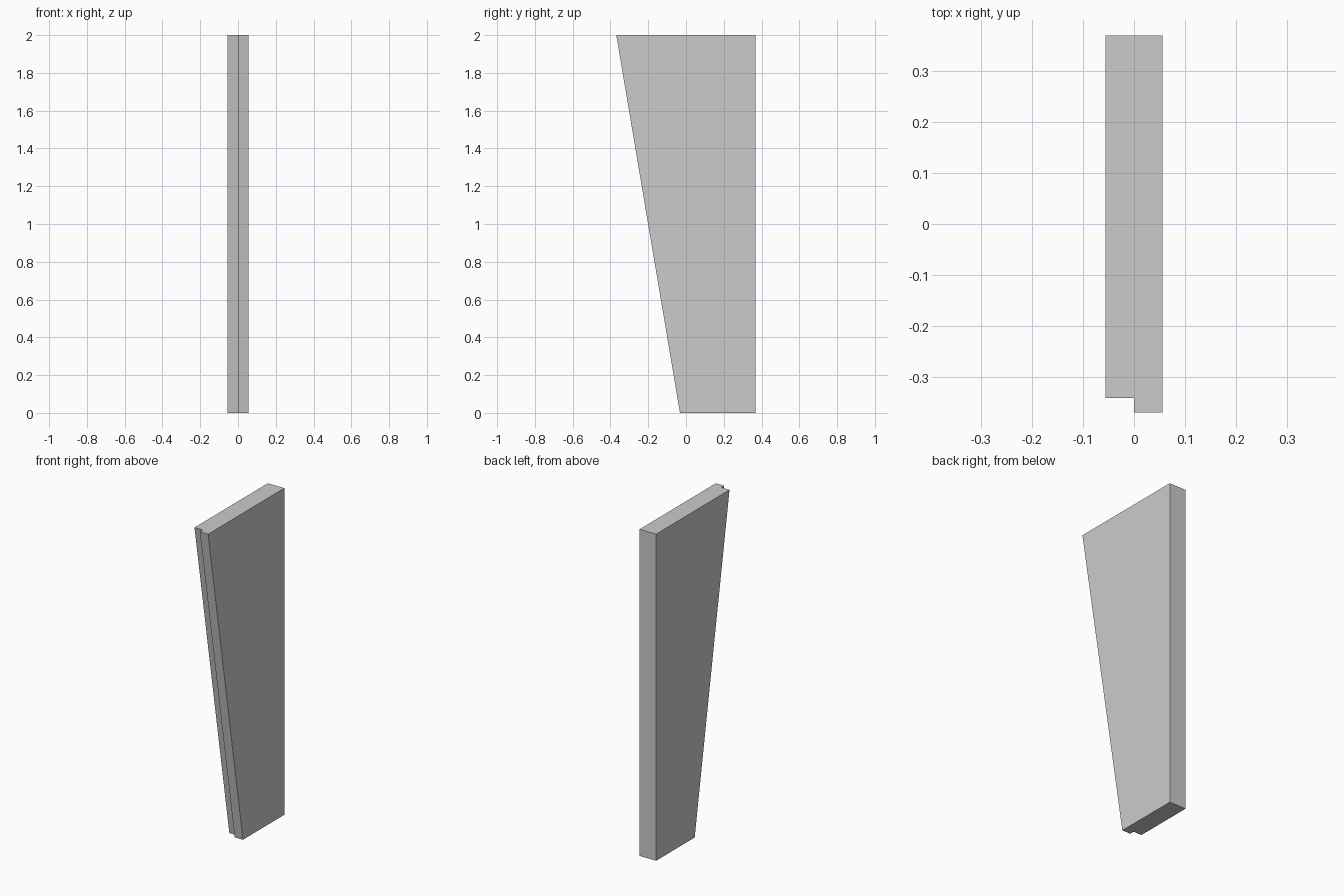
import bpy, bmesh

if "Cube" in bpy.data.objects:
    bpy.data.objects.remove(bpy.data.objects["Cube"])

HALF_W = 0.056    # half thickness in x
BACK = 0.369      # straight back edge
STEP = 0.028      # depth of the rebate along the front edge
HEIGHT = 2.0


def section(bm, front, z):
    """Stepped horizontal outline whose front edge lies at y = front."""
    outline = [(0, front), (HALF_W, front), (HALF_W, BACK),
               (-HALF_W, BACK), (-HALF_W, front + STEP), (0, front + STEP)]
    return [bm.verts.new((x, y, z)) for x, y in outline]


# Tapered panel: loft the narrow bottom outline to the wide top outline
bm = bmesh.new()
bottom = section(bm, -0.032, 0)
top = section(bm, -BACK, HEIGHT)
bm.faces.new(bottom[::-1])
bm.faces.new(top)
n = len(bottom)
for i in range(n):
    j = (i + 1) % n
    bm.faces.new((bottom[i], bottom[j], top[j], top[i]))
bmesh.ops.recalc_face_normals(bm, faces=bm.faces)

mesh = bpy.data.meshes.new("tapered_panel")
bm.to_mesh(mesh)
bm.free()
bpy.context.collection.objects.link(bpy.data.objects.new("tapered_panel", mesh))
